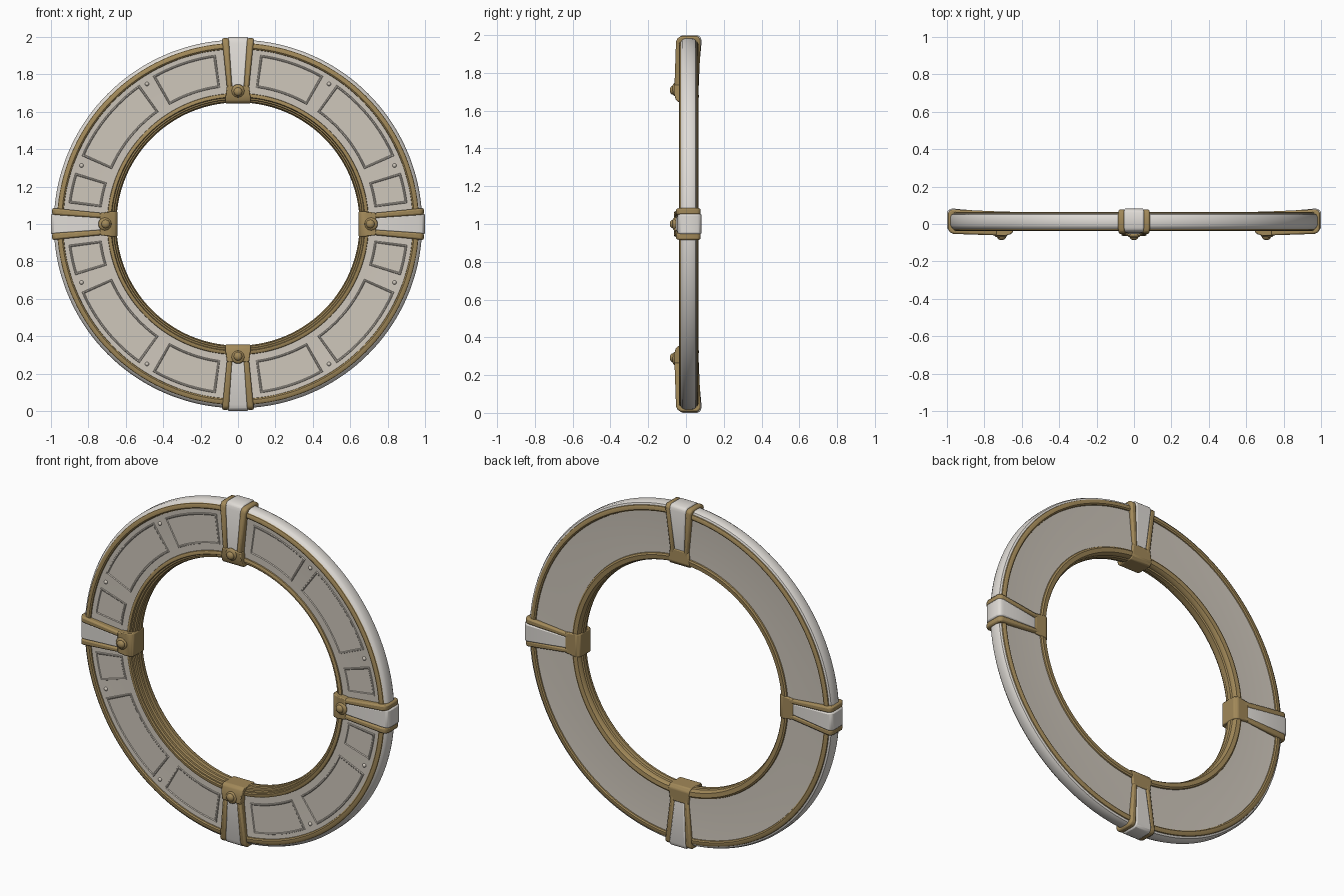
import bpy, bmesh, math
from mathutils import Matrix, Vector

if "Cube" in bpy.data.objects:
    bpy.data.objects.remove(bpy.data.objects["Cube"])


def material(name, rgb):
    m = bpy.data.materials.new(name)
    m.diffuse_color = (*rgb, 1)
    m.use_nodes = True
    m.node_tree.nodes["Principled BSDF"].inputs["Base Color"].default_value = m.diffuse_color
    return m


STONE = material("warm stone", (0.62, 0.57, 0.50))
WHITE = material("pale white", (0.74, 0.71, 0.67))
GOLD = material("antique gold", (0.36, 0.25, 0.10))


def finish(bm, name, mats, bevel=0.0, angle=35):
    bmesh.ops.recalc_face_normals(bm, faces=bm.faces)
    me = bpy.data.meshes.new(name)
    bm.to_mesh(me)
    bm.free()
    ob = bpy.data.objects.new(name, me)
    bpy.context.collection.objects.link(ob)
    for m in mats:
        me.materials.append(m)
    bpy.ops.object.select_all(action='DESELECT')
    ob.select_set(True)
    bpy.context.view_layer.objects.active = ob
    bpy.ops.object.shade_smooth_by_angle(angle=math.radians(angle))
    if bevel:
        b = ob.modifiers.new("soft edges", 'BEVEL')
        b.width, b.segments, b.limit_method = bevel, 2, 'ANGLE'
    return ob


def polar(r, deg, y):
    a = math.radians(deg)
    return Vector((r * math.sin(a), y, 1 + r * math.cos(a)))


def lathe(name, profile, mats, pick=None, n=144):
    """Revolve a closed (radius, y) profile around the ring axis."""
    bm = bmesh.new()
    rows = [[bm.verts.new(polar(r, 360 * i / n, y)) for r, y in profile] for i in range(n)]
    k = len(profile)
    for i in range(n):
        a, b = rows[i], rows[(i + 1) % n]
        for j in range(k):
            f = bm.faces.new((a[j], a[(j + 1) % k], b[(j + 1) % k], b[j]))
            f.material_index = pick(j) if pick else 0
    return finish(bm, name, mats)


# main ring body: stone faces, pale rounded rim
lathe("ring_body",
      [(0.67, -0.026), (0.95, -0.026), (0.966, -0.028), (0.978, -0.020), (0.985, -0.006),
       (0.985, 0.036), (0.978, 0.050), (0.966, 0.056), (0.95, 0.054), (0.67, 0.054)],
      [STONE, WHITE], lambda j: 1 if 1 <= j <= 7 else 0)

# gold outer trims, front and back
for name, y0, s in (("outer_trim_front", -0.024, -1), ("outer_trim_back", 0.052, 1)):
    lathe(name, [(0.934, y0), (0.936, y0 + s * 0.008), (0.943, y0 + s * 0.013),
                 (0.957, y0 + s * 0.013), (0.966, y0 + s * 0.008), (0.969, y0)], [GOLD])

# stepped gold lining of the opening
lathe("inner_lining",
      [(0.700, -0.024), (0.698, -0.033), (0.692, -0.037), (0.680, -0.037), (0.676, -0.029),
       (0.668, -0.029), (0.665, -0.018), (0.657, -0.016), (0.655, 0.000), (0.650, 0.004),
       (0.650, 0.028), (0.656, 0.034), (0.657, 0.052), (0.664, 0.062), (0.688, 0.065),
       (0.697, 0.060), (0.700, 0.052)], [GOLD])


# raised panels on the front face
def panel(name, a0, a1, flip_x, flip_z):
    bm = bmesh.new()
    r0, r1, n = 0.735, 0.912, 10

    def outline(inset, y):
        d = math.degrees(inset / 0.82)
        top = [(r1 - inset, a0 + d + (a1 - a0 - 2 * d) * i / n) for i in range(n + 1)]
        low = [(r0 + inset, a) for _, a in reversed(top)]
        pts = []
        for r, a in top + low:
            p = polar(r, a, y)
            pts.append(bm.verts.new((p.x * flip_x, y, 1 + (p.z - 1) * flip_z)))
        return pts
    # ridge around the edge, shallow groove, flat centre
    loops = [outline(i, y) for i, y in ((0, -0.024), (0.003, -0.031), (0.008, -0.031),
                                        (0.012, -0.0275))]
    k = len(loops[0])
    for a, b in zip(loops, loops[1:]):
        for j in range(k):
            bm.faces.new((a[j], a[(j + 1) % k], b[(j + 1) % k], b[j]))
    last = loops[-1]
    for j in range(n):
        bm.faces.new((last[j], last[j + 1], last[k - 2 - j], last[k - 1 - j]))
    first = loops[0]
    for j in range(n):
        bm.faces.new((first[j], first[j + 1], first[k - 2 - j], first[k - 1 - j]))
    finish(bm, name, [STONE])


def dome(name, centre, radius, height, mat):
    """Squashed sphere bulging toward the front."""
    bm = bmesh.new()
    bmesh.ops.create_uvsphere(bm, u_segments=20, v_segments=12, radius=1)
    m = (Matrix.Translation(centre) @ Matrix.Diagonal((radius, height, radius, 1))
         @ Matrix.Rotation(math.pi / 2, 4, 'X'))
    bmesh.ops.transform(bm, matrix=m, verts=bm.verts)
    finish(bm, name, [mat], angle=60)


for fx in (1, -1):
    for fz in (1, -1):
        for a0, a1 in ((7.5, 30.0), (35.3, 66.5), (72.5, 83.0)):
            panel("face_panel", a0, a1, fx, fz)
        for a in (33.0, 69.5):
            p = polar(0.893, a, -0.026)
            dome("face_rivet", (p.x * fx, p.y, 1 + (p.z - 1) * fz), 0.011, 0.010, STONE)


# clamps
def slab(name, side, lo, hi, turn, mat, bevel):
    """Extrude a (radius, y) side outline sideways from lo(r) to hi(r)."""
    bm = bmesh.new()
    rot = Matrix.Translation((0, 0, 1)) @ Matrix.Rotation(math.radians(turn), 4, 'Y')
    a = [bm.verts.new(rot @ Vector((lo(r), y, r))) for r, y in side]
    b = [bm.verts.new(rot @ Vector((hi(r), y, r))) for r, y in side]
    k = len(side)
    for j in range(k):
        bm.faces.new((a[j], a[(j + 1) % k], b[(j + 1) % k], b[j]))
    bm.faces.new(a)
    bm.faces.new(b)
    finish(bm, name, [mat], bevel)


def taper(inner, outer):
    return lambda r: inner + (outer - inner) * (r - 0.72) / 0.28


wedge_side = [(0.72, -0.054), (0.965, -0.046), (0.99, -0.037), (1.0, -0.018),
              (1.0, 0.060), (0.992, 0.076), (0.97, 0.083), (0.72, 0.060)]
rail_side = [(0.70, -0.062), (0.965, -0.053), (0.985, -0.045), (0.994, -0.025),
             (0.994, 0.058), (0.985, 0.074), (0.97, 0.078), (0.70, 0.066)]
foot_side = [(0.645, -0.040), (0.657, -0.054), (0.69, -0.063), (0.738, -0.063),
             (0.738, 0.066), (0.665, 0.068), (0.645, 0.054)]

for turn in (0, 90, 180, 270):
    slab("clamp_wedge", wedge_side, taper(-0.034, -0.054), taper(0.034, 0.054),
         turn, WHITE, 0.008)
    for s in (1, -1):
        slab("clamp_rail", rail_side, taper(s * 0.031, s * 0.050),
             taper(s * 0.058, s * 0.086), turn, GOLD, 0.009)
    slab("clamp_foot", foot_side, lambda r: -0.068 if r < 0.71 else -0.060,
         lambda r: 0.068 if r < 0.71 else 0.060, turn, GOLD, 0.006)
    dome("clamp_boss", polar(0.712, turn, -0.060), 0.035, 0.014, GOLD)
    dome("clamp_knob", polar(0.708, turn, -0.070), 0.023, 0.016, GOLD)
